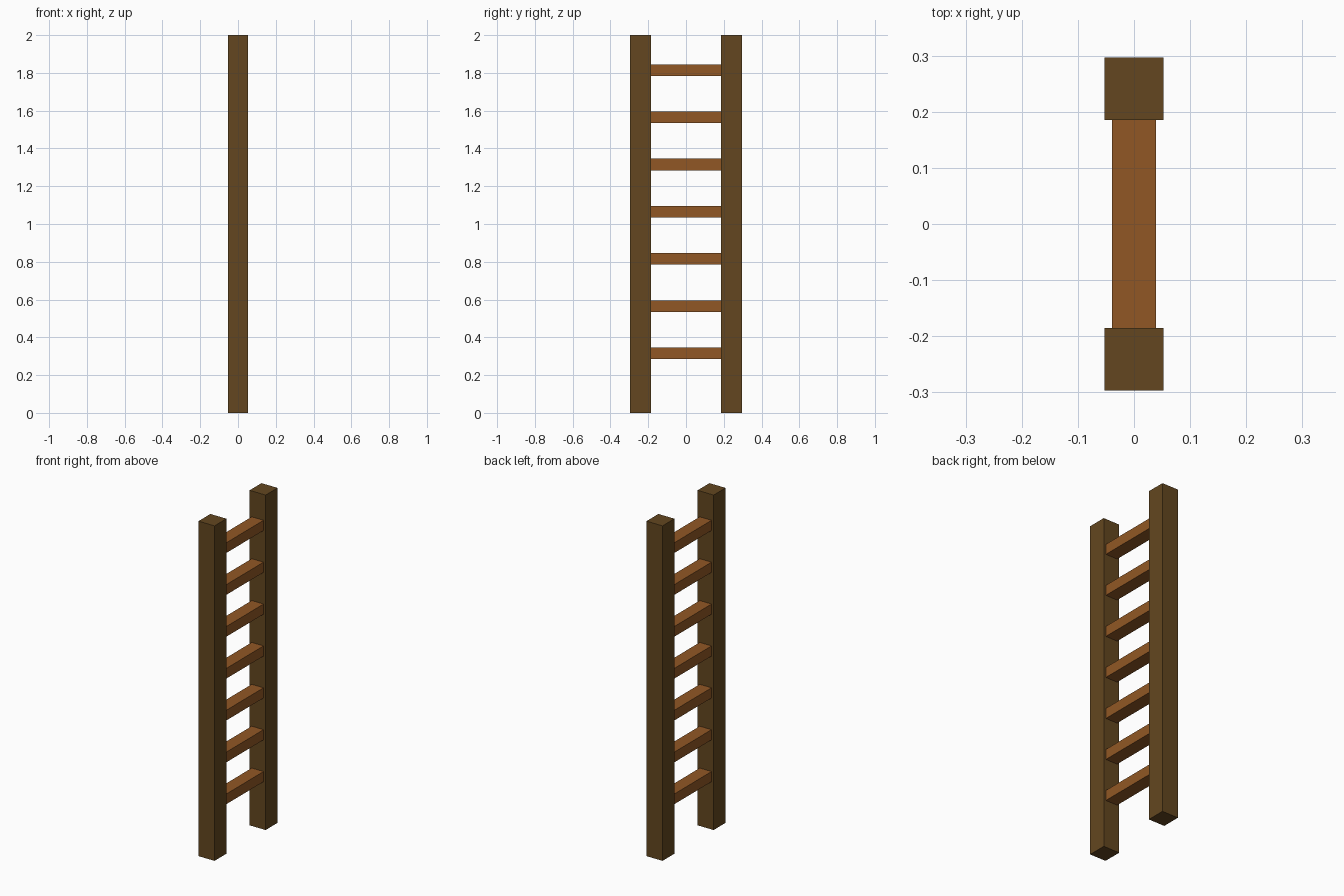
import bpy

if "Cube" in bpy.data.objects:
    bpy.data.objects.remove(bpy.data.objects["Cube"])


def material(name, color):
    mat = bpy.data.materials.new(name)
    mat.diffuse_color = (*color, 1.0)
    mat.use_nodes = True
    mat.node_tree.nodes["Principled BSDF"].inputs["Base Color"].default_value = mat.diffuse_color
    return mat


def box(name, low, high, mat):
    """Axis-aligned box between two opposite corners."""
    center = [(a + b) / 2 for a, b in zip(low, high)]
    size = [b - a for a, b in zip(low, high)]
    bpy.ops.mesh.primitive_cube_add(size=1, location=center)
    obj = bpy.context.object
    obj.name = name
    obj.scale = size
    bpy.ops.object.transform_apply(location=False, rotation=False, scale=True)
    obj.data.materials.append(mat)
    return obj


dark_wood = material("dark_wood", (0.125, 0.062, 0.014))
light_wood = material("light_wood", (0.285, 0.097, 0.018))

POST_X = 0.053                      # half depth of the posts
INNER_Y, OUTER_Y = 0.185, 0.297     # inner and outer post faces
RUNG_X, RUNG_H = 0.039, 0.061       # half depth and height of a rung
FIRST_RUNG, RUNG_STEP = 0.315, 0.25

# Two upright posts
box("front_post", (-POST_X, -OUTER_Y, 0), (POST_X, -INNER_Y, 2), dark_wood)
box("back_post", (-POST_X, INNER_Y, 0), (POST_X, OUTER_Y, 2), dark_wood)

# Seven evenly spaced rungs between the posts
for i in range(7):
    z = FIRST_RUNG + i * RUNG_STEP
    box(f"rung_{i + 1}", (-RUNG_X, -INNER_Y, z - RUNG_H / 2),
        (RUNG_X, INNER_Y, z + RUNG_H / 2), light_wood)
